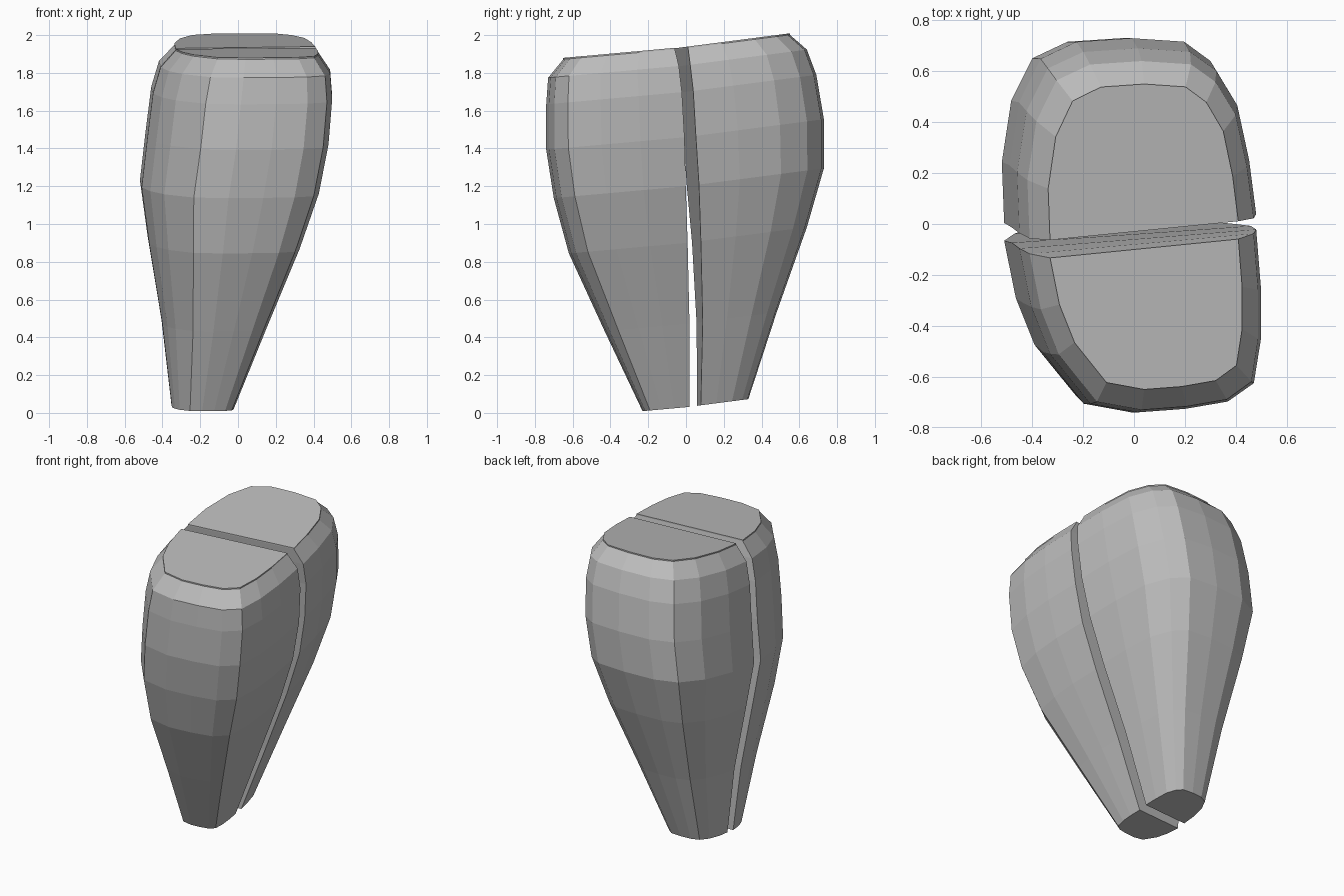
import bpy
import bmesh

cube = bpy.data.objects.get("Cube")
if cube:
    bpy.data.objects.remove(cube, do_unlink=True)

# One plain grey for the whole body
grey = bpy.data.materials.new("plain grey")
grey.use_nodes = True
colour = (0.5, 0.5, 0.5, 1.0)
grey.diffuse_color = colour
grey.node_tree.nodes["Principled BSDF"].inputs["Base Color"].default_value = colour

# Each level: height, left x, right x, gap slope,
# then (gap y, outer y) for the front half and for the back half
LEVELS = [
    (0.03, -0.35, -0.03, 0.06, (0.02, -0.23), (0.08, 0.33)),
    (0.47, -0.40, 0.14, 0.06, (0.01, -0.43), (0.08, 0.48)),
    (0.90, -0.47, 0.31, 0.06, (-0.01, -0.62), (0.06, 0.64)),
    (1.20, -0.51, 0.41, 0.07, (-0.03, -0.70), (0.04, 0.73)),
    (1.46, -0.48, 0.46, 0.07, (-0.04, -0.74), (0.02, 0.73)),
    (1.70, -0.45, 0.48, 0.08, (-0.06, -0.74), (0.00, 0.69)),
    (1.84, -0.41, 0.47, 0.09, (-0.08, -0.73), (-0.02, 0.64)),
    (1.93, -0.33, 0.41, 0.10, (-0.10, -0.65), (-0.03, 0.55)),
]

# Cross-sections: u across the width, v from the gap to the outer face
FRONT_OUTLINE = [(0, 0), (0.05, 0.36), (0.13, 0.65), (0.30, 0.95), (0.5, 1), (0.7, 0.98),
                 (0.88, 0.94), (0.99, 0.84), (1.02, 0.6), (1.02, 0.32), (1, 0)]
BACK_OUTLINE = [(0, 0), (-0.01, 0.33), (0.03, 0.66), (0.12, 0.89), (0.27, 0.98), (0.5, 1),
                (0.72, 0.98), (0.83, 0.87), (0.92, 0.66), (0.97, 0.33), (1, 0)]


def loft_half(name, outline, side, tilt):
    """Loft tilted rings into one closed half."""
    bm = bmesh.new()
    rings = []
    for level in LEVELS:
        z, left, right, slope = level[:4]
        gap, outer = level[side]
        ring = []
        for u, v in outline:
            x = left + u * (right - left)
            y = gap + v * (outer - gap) + slope * x * (1 - v)
            ring.append(bm.verts.new((x, y, z + tilt * y)))
        rings.append(ring)

    # Walls between neighbouring rings, including the gap wall
    count = len(outline)
    for low, high in zip(rings, rings[1:]):
        for i in range(count):
            j = (i + 1) % count
            bm.faces.new((low[i], low[j], high[j], high[i]))

    # Bottom cap, and a slightly crowned top cap
    bm.faces.new(rings[0])
    top = bm.faces.new(rings[-1])
    centre = top.calc_center_median()
    bmesh.ops.inset_region(bm, faces=[top], thickness=0.12, depth=0)
    for vert in top.verts:
        vert.co.z = centre.z + tilt * (vert.co.y - centre.y) + 0.008
    bmesh.ops.recalc_face_normals(bm, faces=bm.faces)

    mesh = bpy.data.meshes.new(name)
    bm.to_mesh(mesh)
    bm.free()
    mesh.materials.append(grey)
    half = bpy.data.objects.new(name, mesh)
    bpy.context.collection.objects.link(half)
    return half


loft_half("front_half", FRONT_OUTLINE, 4, 0.09)
loft_half("back_half", BACK_OUTLINE, 5, 0.13)
